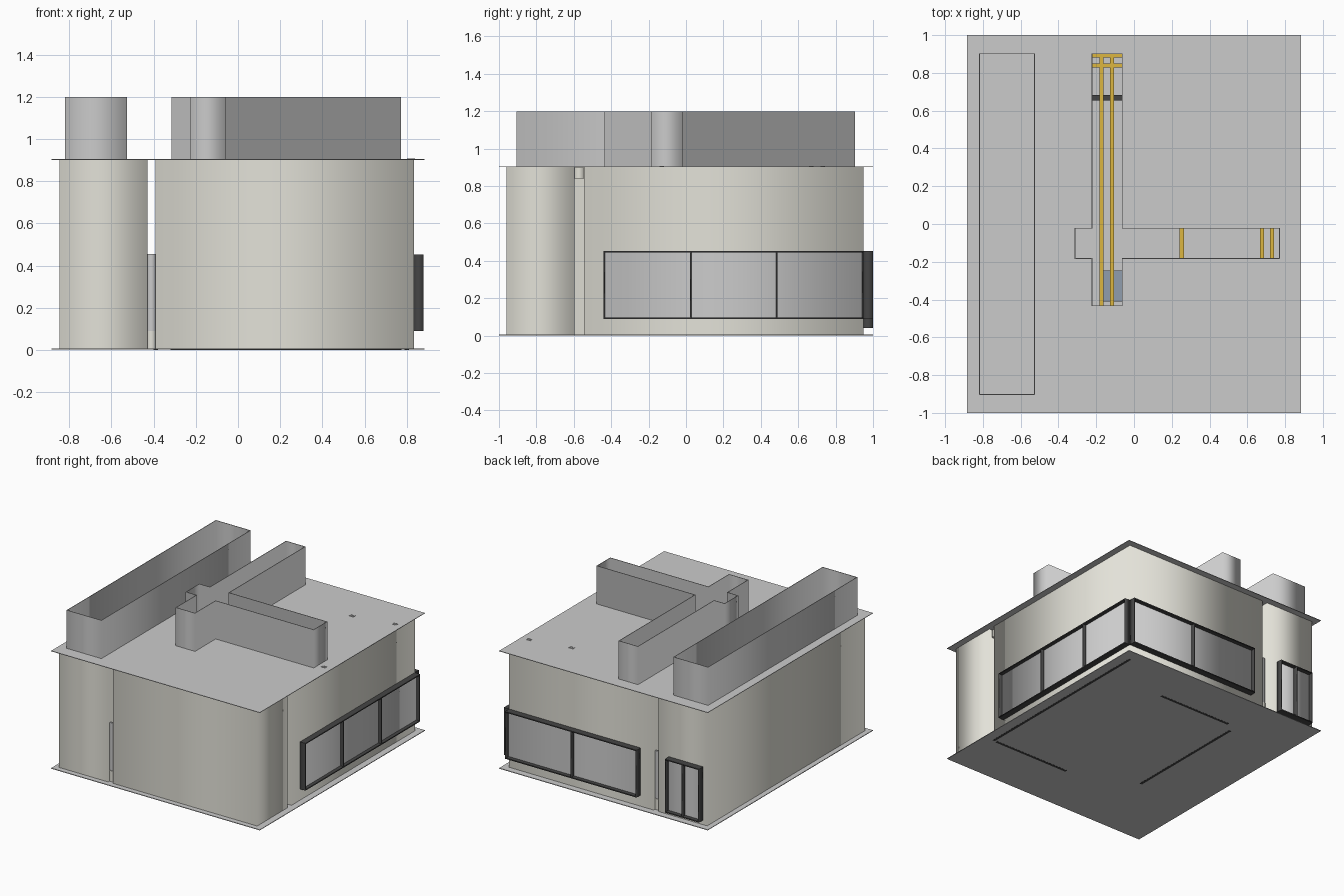
import bpy

if "Cube" in bpy.data.objects:
    bpy.data.objects.remove(bpy.data.objects["Cube"])


def material(name, rgb):
    m = bpy.data.materials.new(name)
    m.diffuse_color = (*rgb, 1)
    m.use_nodes = True
    m.node_tree.nodes["Principled BSDF"].inputs["Base Color"].default_value = m.diffuse_color
    return m


CONCRETE = material("warm_concrete", (0.77, 0.76, 0.69))
DARK = material("dark_metal", (0.06, 0.06, 0.06))
OCHRE = material("ochre_timber", (0.72, 0.47, 0.05))
BLUE = material("blue_fabric", (0.28, 0.34, 0.42))


def prism(name, loops, z0, z1, mat=None):
    """Upright solid from an outline; further loops become holes."""
    cu = bpy.data.curves.new(name, 'CURVE')
    cu.dimensions = '2D'
    cu.fill_mode = 'BOTH'
    cu.extrude = (z1 - z0) / 2
    for pts in loops:
        sp = cu.splines.new('POLY')
        sp.points.add(len(pts) - 1)
        for p, (x, y) in zip(sp.points, pts):
            p.co = (x, y, 0, 1)
        sp.use_cyclic_u = True
    tmp = bpy.data.objects.new(name + "_outline", cu)
    bpy.context.collection.objects.link(tmp)
    bpy.context.view_layer.update()
    dg = bpy.context.evaluated_depsgraph_get()
    me = bpy.data.meshes.new_from_object(tmp.evaluated_get(dg))
    bpy.data.objects.remove(tmp)
    me.name = name
    me.materials.clear()
    if mat:
        me.materials.append(mat)
    ob = bpy.data.objects.new(name, me)
    ob.location.z = (z0 + z1) / 2
    bpy.context.collection.objects.link(ob)
    return ob


def rect(x0, x1, y0, y1, d=0):
    return [(x0 + d, y0 + d), (x1 - d, y0 + d), (x1 - d, y1 - d), (x0 + d, y1 - d)]


def cross(d=0):
    x = (-0.315 + d, -0.225 + d, -0.06 - d, 0.772 - d)
    y = (-0.435 + d, -0.185 + d, -0.02 - d, 0.903 - d)
    return [(x[1], y[0]), (x[2], y[0]), (x[2], y[1]), (x[3], y[1]), (x[3], y[2]), (x[2], y[2]),
            (x[2], y[3]), (x[1], y[3]), (x[1], y[2]), (x[0], y[2]), (x[0], y[1]), (x[1], y[1])]


def box(name, x0, x1, y0, y1, z0, z1, mat=None):
    return prism(name, [rect(x0, x1, y0, y1)], z0, z1, mat)


WELL = (-0.82, -0.525, -0.905, 0.903)
ROOF = 0.905

# ground sheet and roof sheet with light well openings
box("ground_sheet", -0.885, 0.885, -1, 1, 0.001, 0.006)
prism("roof_sheet", [rect(-0.885, 0.885, -1, 1), rect(*WELL, 0.004), cross(0.004)], ROOF - 0.004, ROOF)

# three hollow wall blocks separated by narrow slits
for name, r in {"left_block": (-0.845, -0.43, -0.96, 0.95),
                "front_block": (-0.39, 0.835, -0.96, -0.595),
                "main_block": (-0.39, 0.835, -0.545, 0.95)}.items():
    prism(name + "_walls", [rect(*r), rect(*r, 0.025)], 0.006, ROOF - 0.004, CONCRETE)
box("left_upper_floor", -0.82, -0.455, -0.935, 0.925, 0.44, 0.455)

# open-topped light wells
prism("left_light_well", [rect(*WELL), rect(*WELL, 0.004)], ROOF, 1.198)
prism("cross_light_well", [cross(), cross(0.004)], ROOF, 1.198)

# slit infills and lintel
for end, y in (("front", -0.935), ("back", 0.925)):
    box(end + "_slit_pane", -0.43, -0.39, y - 0.005, y + 0.005, 0.09, 0.455)
    box(end + "_slit_sill", -0.43, -0.39, y - 0.01, y + 0.01, 0.006, 0.09, CONCRETE)
box("side_slit_lintel", 0.79, 0.81, -0.595, -0.545, 0.84, 0.9, CONCRETE)


# projecting window boxes: thin fins around a recessed pane
def window(name, side, a0, a1, z0, z1, panes):
    base, depth, t = (0.835, 0.045, 0.008) if side == "right" else (0.95, 0.049, 0.008)

    def part(label, u0, u1, d0, d1, w0, w1, mat=None):
        if side == "right":
            box(label, base + d0, base + d1, u0, u1, w0, w1, mat)
        else:
            box(label, u0, u1, base + d0, base + d1, w0, w1, mat)

    part(name + "_pane", a0 + t, a1 - t, 0, 0.018, z0 + t, z1 - t)
    part(name + "_sill", a0, a1, 0, depth, z0, z0 + t, DARK)
    part(name + "_head", a0, a1, 0, depth, z1 - t, z1, DARK)
    for i in range(panes + 1):
        u = a0 + (a1 - a0 - t) * i / panes
        part(f"{name}_fin_{i}", u, u + t, 0, depth, z0 + t, z1 - t, DARK)


window("right_window", "right", -0.44, 0.95, 0.09, 0.453, 3)
window("back_window", "back", -0.28, 0.835, 0.09, 0.453, 2)
window("back_small_window", "back", -0.81, -0.52, 0.04, 0.45, 2)

# ceiling joists seen through the cross well
for i, x in enumerate((-0.172, -0.117, 0.253, 0.678, 0.73)):
    box(f"long_joist_{i}", x - 0.011, x + 0.011, -0.52, 0.925, 0.84, 0.9, OCHRE)
for i, y in enumerate((0.84, 0.893)):
    box(f"cross_joist_{i}", -0.365, 0.81, y - 0.011, y + 0.011, 0.84, 0.9, OCHRE)

# interior pieces on the main floor
box("dark_partition", -0.32, 0.3, 0.655, 0.682, 0.006, 0.45, DARK)
box("blue_seat", -0.165, -0.06, -0.41, -0.245, 0.006, 0.1, BLUE)

# dark channels showing on the underside
for i, r in enumerate(((0.79, 0.81, -0.59, 0.91), (0.13, 0.775, -0.6, -0.58),
                       (-0.32, 0.3, 0.645, 0.665), (-0.4, -0.38, -0.39, 0.59))):
    box(f"floor_channel_{i}", *r, 0, 0.004, DARK)

# small roof outlets
for i, (x, y) in enumerate(((0.5, 0.67), (0.82, 0.73), (0.82, -0.13))):
    o = (x - 0.018, x + 0.018, y - 0.012, y + 0.012)
    prism(f"roof_outlet_{i}", [rect(*o), rect(*o, 0.005)], ROOF, ROOF + 0.003)
